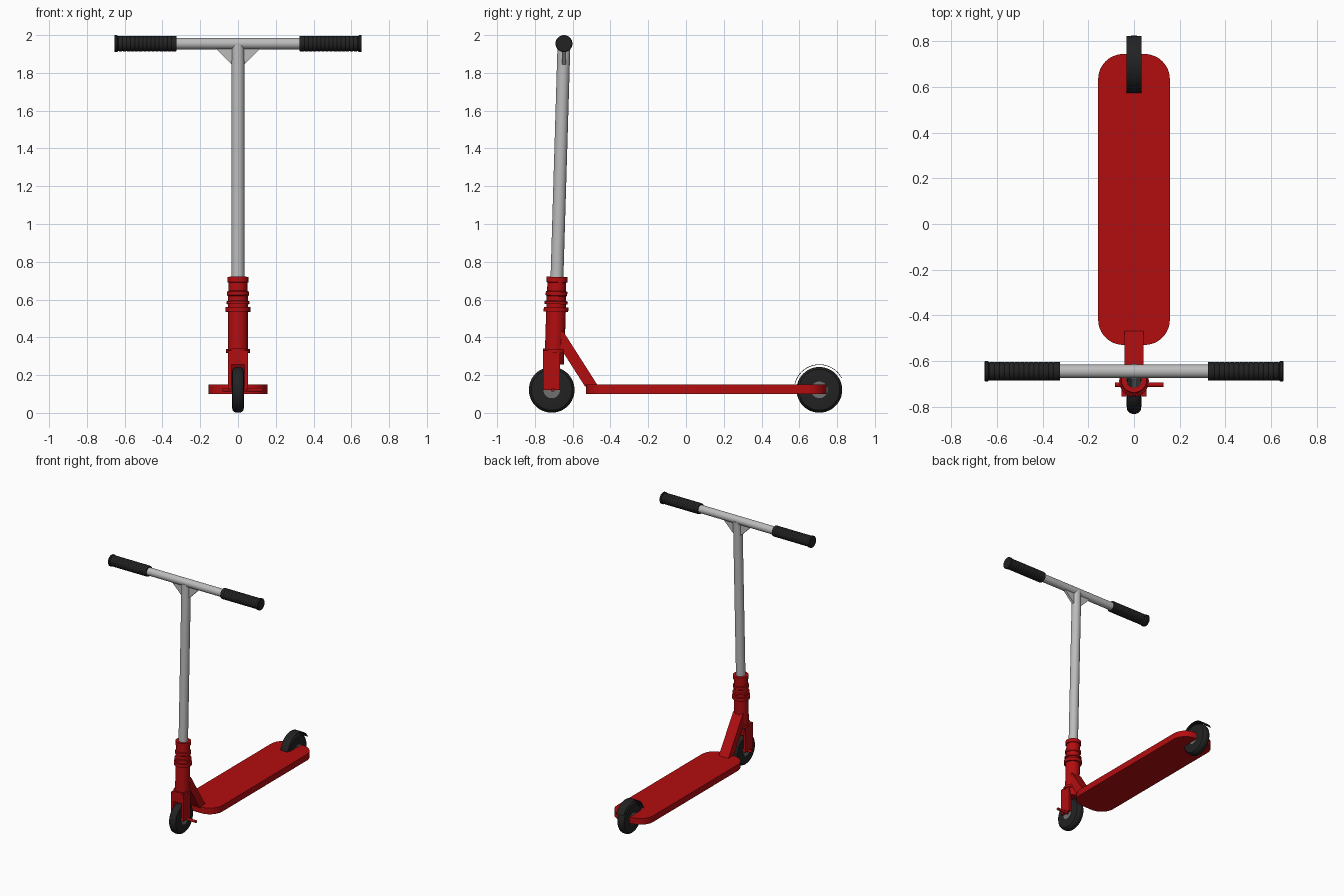
import bpy, bmesh, math
from mathutils import Vector, Matrix

if "Cube" in bpy.data.objects:
    bpy.data.objects.remove(bpy.data.objects["Cube"])


def material(name, rgb):
    m = bpy.data.materials.new(name)
    m.diffuse_color = (*rgb, 1)
    m.use_nodes = True
    m.node_tree.nodes["Principled BSDF"].inputs["Base Color"].default_value = m.diffuse_color
    return m


RED = material("red paint", (0.45, 0.004, 0.005))
METAL = material("light metal", (0.5, 0.5, 0.5))
HUB = material("grey hub", (0.16, 0.16, 0.16))
BLACK = material("black rubber", (0.016, 0.016, 0.016))


def finish(name, bm, mat, smooth=True):
    bmesh.ops.remove_doubles(bm, verts=bm.verts, dist=1e-6)
    bmesh.ops.recalc_face_normals(bm, faces=bm.faces)
    me = bpy.data.meshes.new(name)
    bm.to_mesh(me)
    bm.free()
    ob = bpy.data.objects.new(name, me)
    bpy.context.collection.objects.link(ob)
    me.materials.append(mat)
    if smooth:
        bpy.ops.object.select_all(action='DESELECT')
        ob.select_set(True)
        bpy.context.view_layer.objects.active = ob
        bpy.ops.object.shade_smooth_by_angle(angle=math.radians(35))
    return ob


def lathe(name, profile, origin, axis, mat, n=40):
    """Spin (radius, distance) points around an axis through origin."""
    bm = bmesh.new()
    rot = Vector((0, 0, 1)).rotation_difference(Vector(axis)).to_matrix()
    rings = []
    for r, d in profile:
        rings.append([bm.verts.new(Vector(origin) + rot @ Vector(
            (r * math.cos(2 * math.pi * i / n), r * math.sin(2 * math.pi * i / n), d)))
            for i in range(n)])
    for a, b in zip(rings, rings[1:]):
        for i in range(n):
            j = (i + 1) % n
            bm.faces.new((a[i], a[j], b[j], b[i]))
    bm.faces.new(rings[0])
    bm.faces.new(rings[-1])
    return finish(name, bm, mat)


def prism(name, pts, vec, mat, smooth=False):
    """Extrude a flat outline along vec."""
    bm = bmesh.new()
    f = bm.faces.new([bm.verts.new(p) for p in pts])
    ext = bmesh.ops.extrude_face_region(bm, geom=[f])
    bmesh.ops.translate(bm, vec=vec,
                        verts=[v for v in ext["geom"] if isinstance(v, bmesh.types.BMVert)])
    return finish(name, bm, mat, smooth)


def box(name, lo, hi, mat):
    return prism(name, [(lo[0], lo[1], lo[2]), (hi[0], lo[1], lo[2]),
                        (hi[0], hi[1], lo[2]), (lo[0], hi[1], lo[2])],
                 (0, 0, hi[2] - lo[2]), mat)


# Wheels: rounded tyre with a grey hub
WZ = 0.122
for label, y in (("front", -0.711), ("rear", 0.706)):
    lathe(label + "_tyre", [(0.045, -0.03), (0.09, -0.032), (0.108, -0.029), (0.117, -0.02),
                            (0.121, -0.008), (0.121, 0.008), (0.117, 0.02), (0.108, 0.029),
                            (0.09, 0.032), (0.045, 0.03)], (0, y, WZ), (1, 0, 0), BLACK, 48)
    lathe(label + "_hub", [(0.044, -0.033), (0.044, 0.033)], (0, y, WZ), (1, 0, 0), HUB)

# Deck with rounded corners
R, X, Y0, Y1 = 0.11, 0.157, -0.53, 0.745
outline = []
for k, (cx, cy) in enumerate(((X - R, Y1 - R), (R - X, Y1 - R), (R - X, Y0 + R), (X - R, Y0 + R))):
    for i in range(13):
        a = math.pi / 2 * (k + i / 12)
        outline.append((cx + R * math.cos(a), cy + R * math.sin(a), 0.1))
prism("deck", outline, (0, 0, 0.049), RED, True)

# Thin rear fender
arc = [math.radians(28 + (166 - 28) * i / 28) for i in range(29)]
fender = [(-0.033, 0.706 + r * math.cos(a), WZ + r * math.sin(a))
          for r, seq in ((0.135, arc), (0.132, arc[::-1])) for a in seq]
prism("rear_fender", fender, (0.066, 0, 0), BLACK, True)

# Neck brace from deck to head tube
prism("neck_brace", [(-0.042, -0.469, 0.148), (-0.042, -0.649, 0.43), (-0.042, -0.69, 0.44),
                     (-0.042, -0.69, 0.34), (-0.042, -0.65, 0.32), (-0.042, -0.535, 0.14),
                     (-0.042, -0.475, 0.14)], (0.084, 0, 0), RED)

# Steering column, leaning slightly back
LEAN = Vector((0, 0.03, 1)).normalized()


def on_axis(z):
    return Vector((0, -0.683 + 0.03 * (z - 0.72), z))


HEAD = [(0.050, 0.257), (0.050, 0.318), (0.063, 0.318), (0.063, 0.338), (0.052, 0.338),
        (0.052, 0.535), (0.065, 0.535), (0.065, 0.56), (0.052, 0.56), (0.052, 0.576),
        (0.061, 0.576), (0.061, 0.59), (0.052, 0.594), (0.052, 0.618), (0.057, 0.622),
        (0.057, 0.642), (0.05, 0.646), (0.05, 0.69), (0.056, 0.692), (0.056, 0.72)]
lathe("head_tube", [(r, z - 0.257) for r, z in HEAD], on_axis(0.257), LEAN, RED)
lathe("stem_tube", [(0.034, 0), (0.034, 1.25)], on_axis(0.7), LEAN, METAL)

# Fork legs and axle
for s, side in ((-1, "left"), (1, "right")):
    a, b = sorted((s * 0.035, s * 0.054))
    box("fork_leg_" + side, (a, -0.756, 0.122), (b, -0.668, 0.33), RED)
box("fork_crown", (-0.05, -0.752, 0.255), (0.05, -0.672, 0.33), RED)
lathe("front_axle", [(0.01, -0.083), (0.01, 0.13)], (0, -0.705, WZ), (1, 0, 0), RED, 20)

# Handlebar, gussets and grips
BY, BZ = -0.646, 1.955
lathe("handlebar", [(0.03, -0.6), (0.03, 0.6)], (0, BY, BZ), (1, 0, 0), METAL)
for s, side in ((-1, "left"), (1, "right")):
    prism("gusset_" + side, [(s * 0.02, BY - 0.01, 1.845), (s * 0.034, BY - 0.01, 1.845),
                             (s * 0.118, BY - 0.01, 1.93), (s * 0.02, BY - 0.01, 1.945)],
          (0, 0.02, 0), METAL)
    grip = [(0.04, 0.325)]
    for i in range(14):
        x = 0.335 + i * 0.0215
        grip += [(0.041, x), (0.041, x + 0.015), (0.0395, x + 0.018)]
    grip += [(0.041, 0.638), (0.045, 0.64), (0.045, 0.652), (0.042, 0.655)]
    lathe("grip_" + side, grip, (0, BY, BZ), (s, 0, 0), BLACK)
